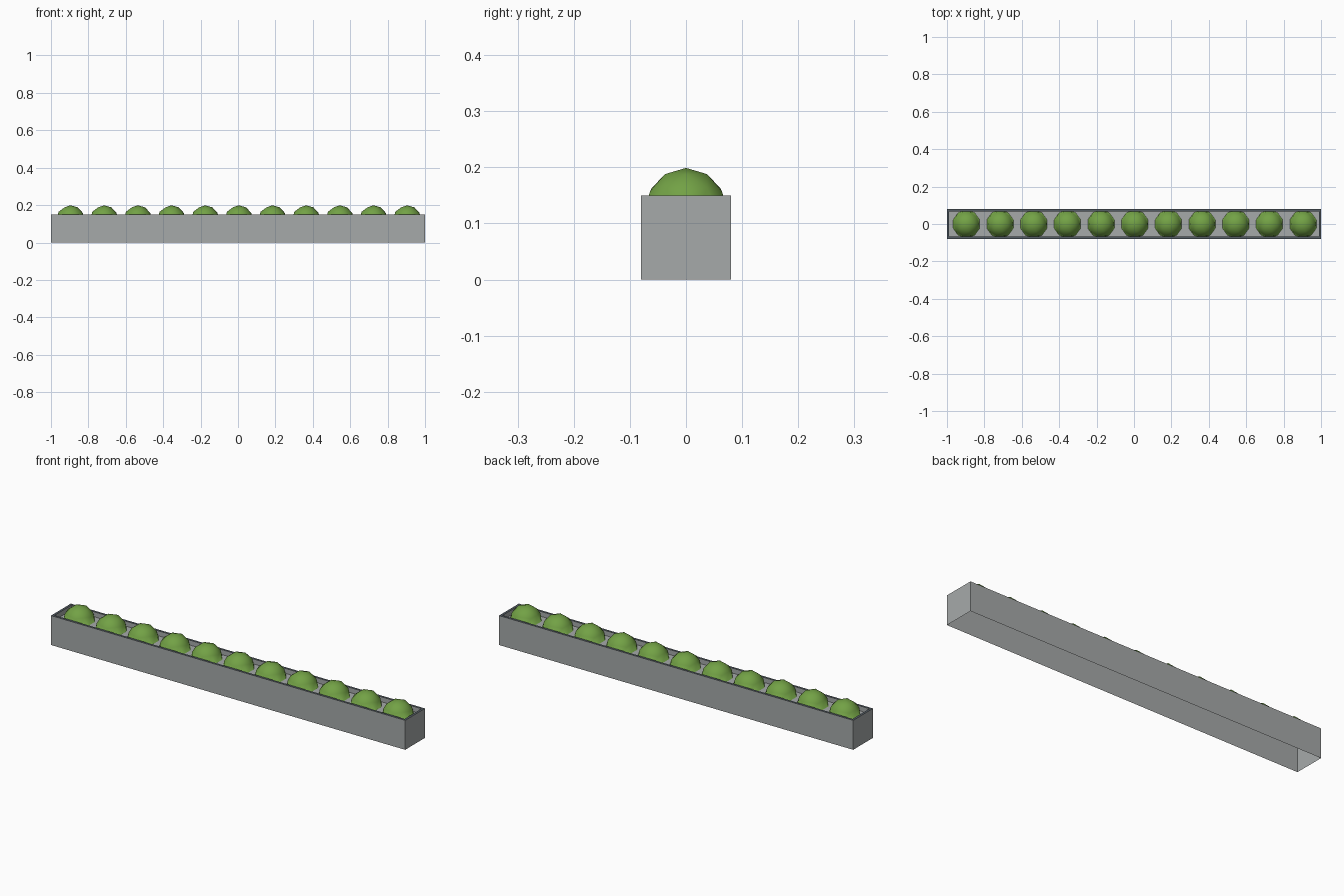
import bpy, bmesh

if "Cube" in bpy.data.objects:
    bpy.data.objects.remove(bpy.data.objects["Cube"])


def material(name, rgb):
    m = bpy.data.materials.new(name)
    m.diffuse_color = (*rgb, 1)
    m.use_nodes = True
    m.node_tree.nodes["Principled BSDF"].inputs["Base Color"].default_value = m.diffuse_color
    return m


stone = material("stone_grey", (0.38, 0.40, 0.40))
slate = material("rim_slate", (0.09, 0.11, 0.13))
leaf = material("leaf_green", (0.17, 0.36, 0.06))


def add_object(name, bm, mats):
    me = bpy.data.meshes.new(name)
    bm.to_mesh(me)
    bm.free()
    for m in mats:
        me.materials.append(m)
    ob = bpy.data.objects.new(name, me)
    bpy.context.collection.objects.link(ob)
    return ob


# Planter trough: open underneath, thin rim, recessed bed
L, W, H = 2.0, 0.16, 0.15
RIM, BED = 0.012, 0.125
bm = bmesh.new()


def ring(inset, z):
    x, y = L / 2 - inset, W / 2 - inset
    return [bm.verts.new((sx * x, sy * y, z))
            for sx, sy in ((-1, -1), (1, -1), (1, 1), (-1, 1))]


rings = [ring(0, 0), ring(0, H), ring(RIM, H), ring(RIM, BED)]
for k in range(3):
    a, b = rings[k], rings[k + 1]
    for i in range(4):
        j = (i + 1) % 4
        f = bm.faces.new((a[i], a[j], b[j], b[i]))
        f.material_index = 1 if k == 1 else 0
bm.faces.new(rings[3])
add_object("planter_trough", bm, [stone, slate])

# Row of clipped low-poly bushes, upper halves only
R, COUNT, STEP = 0.075, 11, 0.18
for n in range(COUNT):
    bm = bmesh.new()
    bmesh.ops.create_icosphere(bm, subdivisions=2, radius=R)
    bmesh.ops.bisect_plane(bm, geom=bm.verts[:] + bm.edges[:] + bm.faces[:],
                           plane_co=(0, 0, 0), plane_no=(0, 0, 1),
                           clear_inner=True)
    for f in bm.faces:
        f.smooth = True
    ob = add_object(f"bush_{n + 1}", bm, [leaf])
    ob.location = ((n - (COUNT - 1) / 2) * STEP + 0.004, 0, BED - 0.001)
